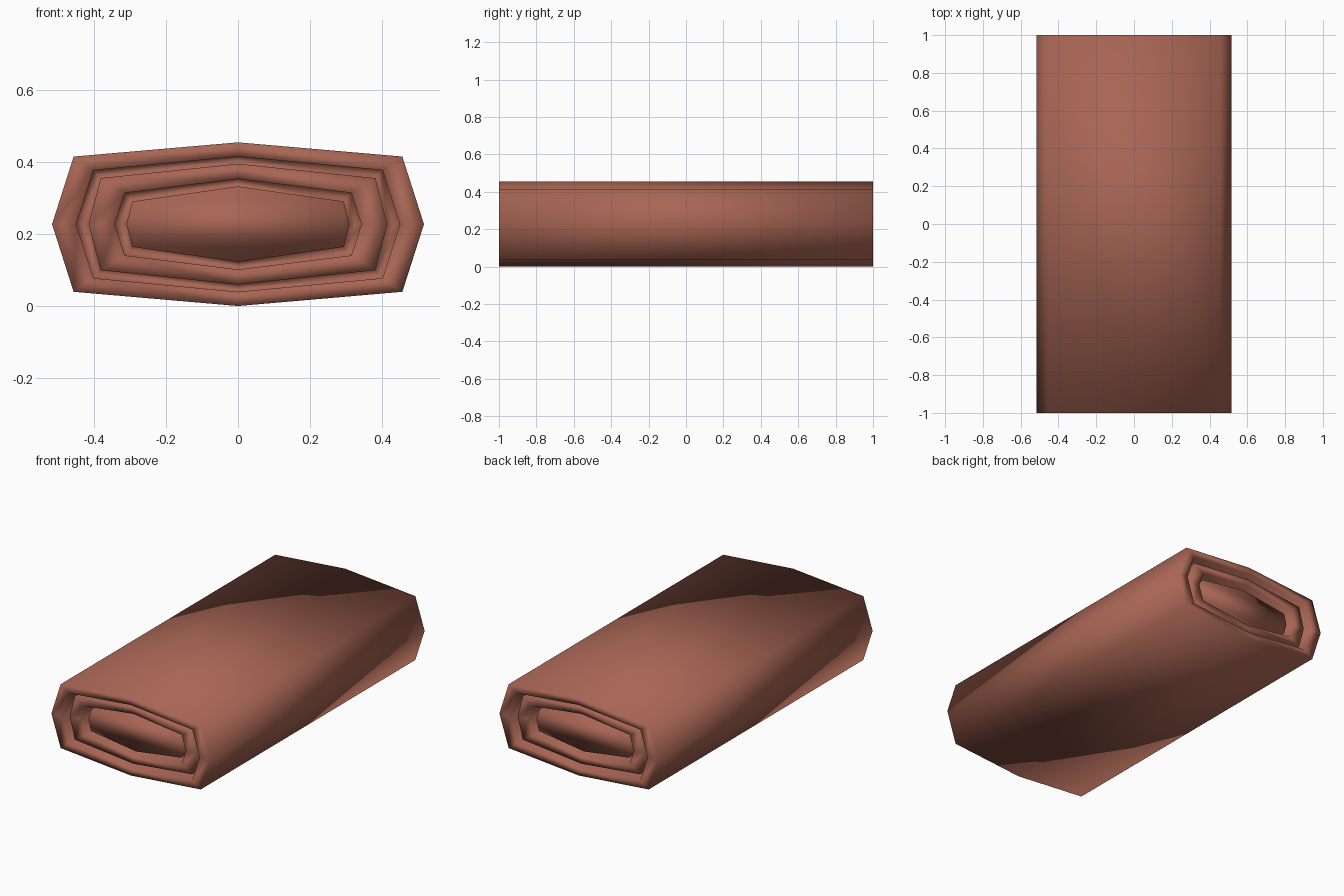
import bpy, bmesh

if "Cube" in bpy.data.objects:
    bpy.data.objects.remove(bpy.data.objects["Cube"])

# Clay-brown material
mat = bpy.data.materials.new("clay_brown")
mat.diffuse_color = (0.39, 0.13, 0.088, 1)
mat.use_nodes = True
mat.node_tree.nodes["Principled BSDF"].inputs["Base Color"].default_value = mat.diffuse_color

MID = 0.2275  # height of the roll's centre line

# Octagon sizes: (side x, corner x, corner z, top z), outermost first
OUTER = (0.517, 0.457, 0.188, 0.2275)
RIM_IN = (0.450, 0.402, 0.150, 0.188)
MID_OUT = (0.415, 0.382, 0.128, 0.168)
MID_IN = (0.343, 0.315, 0.087, 0.126)
CORE = (0.310, 0.294, 0.063, 0.105)

# End profile from the outer edge to the core: size and distance from centre
PROFILE = [(OUTER, 1.0), (RIM_IN, 1.0),
           (RIM_IN, 0.90), (MID_OUT, 0.90),      # outer groove
           (MID_OUT, 0.975), (MID_IN, 0.975),
           (MID_IN, 0.87), (CORE, 0.87),         # inner groove
           (CORE, 0.95)]


def ring(bm, size, y):
    sx, cx, cz, tz = size
    pts = [(sx, 0), (cx, cz), (0, tz), (-cx, cz),
           (-sx, 0), (-cx, -cz), (0, -tz), (cx, -cz)]
    return [bm.verts.new((x, y, MID + z)) for x, z in pts]


def bridge(bm, a, b):
    for i in range(8):
        j = (i + 1) % 8
        bm.faces.new((a[i], a[j], b[j], b[i]))


# Rolled body: core at the front, out over the sides, in to the core at the back
bm = bmesh.new()
rings = [ring(bm, s, -y) for s, y in reversed(PROFILE)]
rings += [ring(bm, s, y) for s, y in PROFILE]
for a, b in zip(rings, rings[1:]):
    bridge(bm, a, b)
bm.faces.new(rings[0])
bm.faces.new(rings[-1])
bmesh.ops.recalc_face_normals(bm, faces=bm.faces[:])
for f in bm.faces:
    f.smooth = True

mesh = bpy.data.meshes.new("rolled_mat")
bm.to_mesh(mesh)
bm.free()
mesh.materials.append(mat)
bpy.context.collection.objects.link(bpy.data.objects.new("rolled_mat", mesh))
